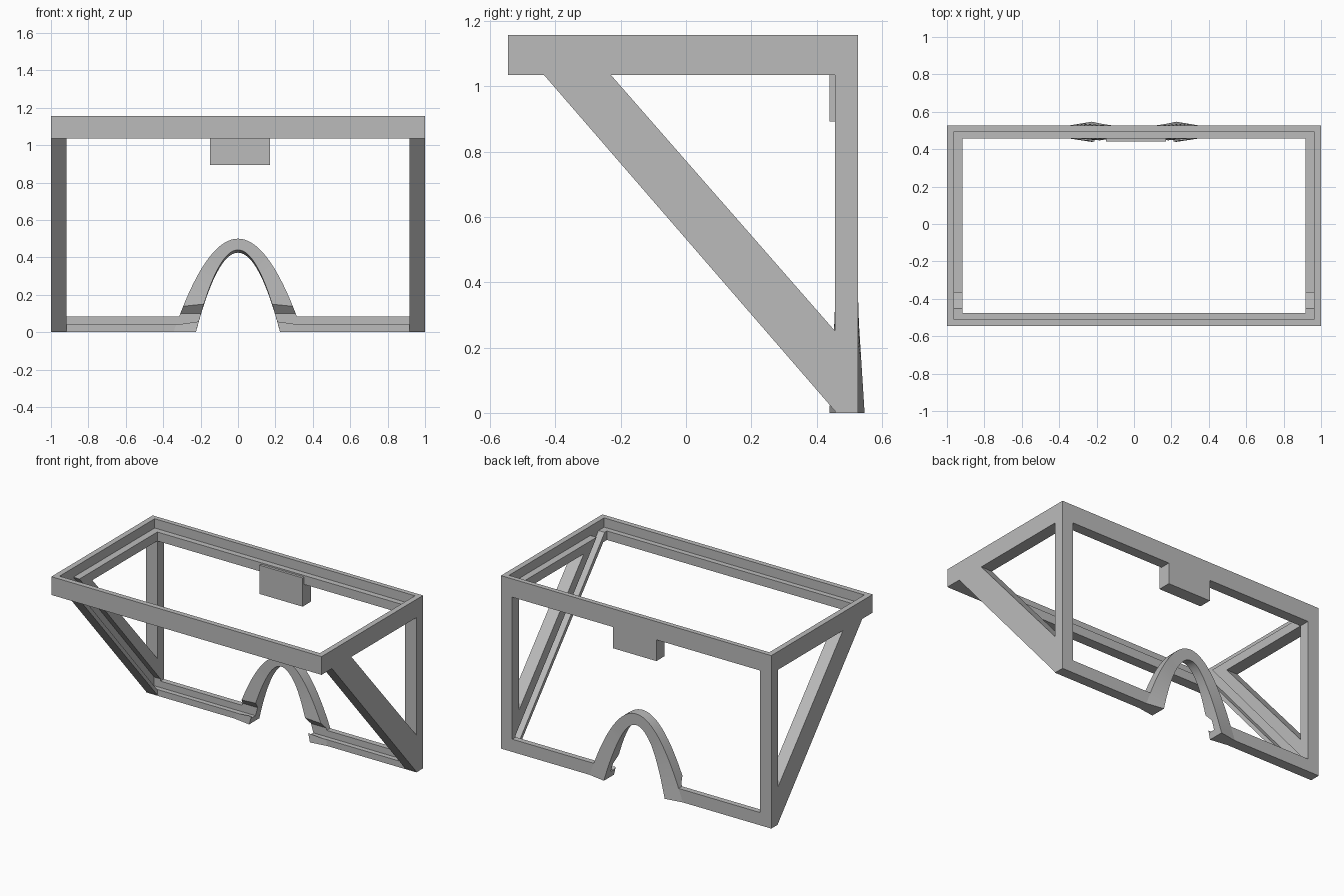
import bpy, bmesh, math

cube = bpy.data.objects.get("Cube")
if cube:
    bpy.data.objects.remove(cube, do_unlink=True)

grey = bpy.data.materials.new("plain_grey")
grey.use_nodes = True
grey.diffuse_color = (0.5, 0.5, 0.5, 1)
grey.node_tree.nodes["Principled BSDF"].inputs["Base Color"].default_value = (0.5, 0.5, 0.5, 1)


def finish(name, bm):
    bmesh.ops.recalc_face_normals(bm, faces=bm.faces)
    mesh = bpy.data.meshes.new(name)
    bm.to_mesh(mesh)
    bm.free()
    mesh.materials.append(grey)
    obj = bpy.data.objects.new(name, mesh)
    bpy.context.collection.objects.link(obj)
    return obj


def loft(name, sections, closed_ends=True):
    """Skin a row of matching cross-sections into a solid."""
    bm = bmesh.new()
    rows = [[bm.verts.new(p) for p in s] for s in sections]
    n = len(rows[0])
    for a, b in zip(rows, rows[1:]):
        for i in range(n):
            j = (i + 1) % n
            bm.faces.new((a[i], a[j], b[j], b[i]))
    bm.faces.new(rows[0])
    bm.faces.new(rows[-1])
    return finish(name, bm)


def prism(name, x0, x1, outline):
    """Extrude a (y, z) outline along x."""
    return loft(name, [[(x, y, z) for y, z in outline] for x in (x0, x1)])


def box(name, x0, x1, y0, y1, z0, z1):
    return prism(name, x0, x1, [(y0, z0), (y1, z0), (y1, z1), (y0, z1)])


def cut(obj, cutter):
    mod = obj.modifiers.new("cut", 'BOOLEAN')
    mod.operation = 'DIFFERENCE'
    mod.solver = 'EXACT'
    mod.object = cutter
    bpy.context.view_layer.objects.active = obj
    bpy.ops.object.modifier_apply(modifier=mod.name)


W, BACK, INNER_BACK = 1.0, 0.527, 0.457
IN_X, STEP_X = 0.917, 0.963
TOP, UNDER = 1.157, 1.035

# Cutters: top opening, top rebate and the sloping panel slot
opening = box("opening_cutter", -IN_X, IN_X, -0.475, INNER_BACK, 0.9, 1.3)
rebate = box("rebate_cutter", -STEP_X, STEP_X, -0.51, 0.495, 1.095, 1.3)
slot = prism("slot_cutter", -STEP_X, STEP_X,
             [(-0.472, 1.12), (0.455, 0.042), (0.49, 0.042),
              (0.49, 0.1), (-0.387, 1.12)])
cutters = [opening, rebate, slot]

# Top frame with stepped inner edge
top_frame = box("top_frame", -W, W, -0.545, BACK, UNDER, TOP)
for c in cutters:
    cut(top_frame, c)

# Posts, sloping braces and bottom rails on both sides
for side, s in (("left", 1), ("right", -1)):
    post = box(side + "_back_post", s * IN_X, s * W, INNER_BACK, BACK, 0, UNDER)
    brace = prism(side + "_brace", s * IN_X, s * W,
                  [(-0.435, UNDER), (INNER_BACK, 0.005),
                   (INNER_BACK, 0.25), (-0.23, UNDER)])
    rail = box(side + "_bottom_rail", s * 0.28, s * IN_X, INNER_BACK, BACK, 0, 0.085)
    for part in (post, brace, rail):
        cut(part, slot)

# Arch whose inner edge flares towards its feet
sections = []
STEPS = 40
for i in range(STEPS + 1):
    t = -1 + 2 * i / STEPS
    h = 1 - t * t
    flare = max(0, 1 - 1.35 * h)
    sections.append([
        (0.345 * t, INNER_BACK, 0.5 * h),
        (0.345 * t, BACK, 0.5 * h),
        (0.225 * t, BACK + 0.02 * flare, 0.425 * h),
        (0.225 * t, INNER_BACK - 0.018 * flare, 0.44 * h)])
arch = loft("arch", sections)
cut(arch, slot)
bpy.ops.object.select_all(action='DESELECT')
arch.select_set(True)
bpy.context.view_layer.objects.active = arch
bpy.ops.object.shade_smooth_by_angle(angle=math.radians(30))

# Block under the back of the top frame
box("hanging_block", -0.15, 0.17, 0.44, BACK, 0.893, 1.085)

for c in cutters:
    bpy.data.objects.remove(c, do_unlink=True)
